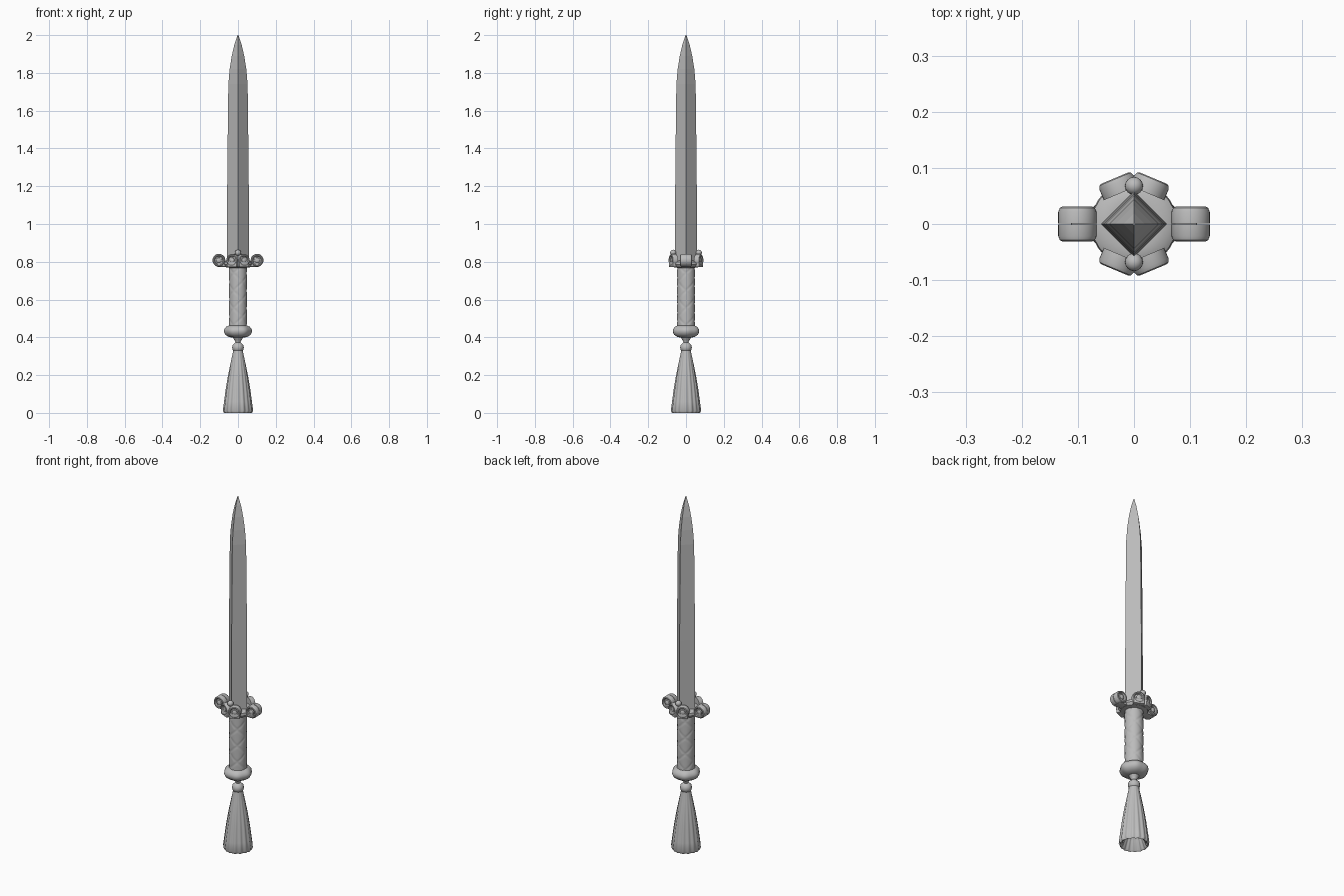
import bpy, bmesh
from math import sin, cos, pi, radians
from mathutils import Matrix, Vector

if "Cube" in bpy.data.objects:
    bpy.data.objects.remove(bpy.data.objects["Cube"])

steel = bpy.data.materials.new("plain grey")
steel.use_nodes = True
GREY = (0.5, 0.5, 0.5, 1)
steel.diffuse_color = GREY
steel.node_tree.nodes["Principled BSDF"].inputs["Base Color"].default_value = GREY


def finish(name, bm, angle=None, matrix=None):
    bmesh.ops.recalc_face_normals(bm, faces=bm.faces)
    if matrix:
        bm.transform(matrix)
    mesh = bpy.data.meshes.new(name)
    bm.to_mesh(mesh)
    bm.free()
    mesh.materials.append(steel)
    obj = bpy.data.objects.new(name, mesh)
    bpy.context.collection.objects.link(obj)
    if angle:
        bpy.ops.object.select_all(action="DESELECT")
        obj.select_set(True)
        bpy.context.view_layer.objects.active = obj
        bpy.ops.object.shade_smooth_by_angle(angle=radians(angle))
    return obj


def lathe(name, profile, sides, shape=lambda a, z: 1, angle=40, matrix=None):
    """Revolve (radius, z) points; shape scales the radius by angle and height."""
    bm = bmesh.new()
    rings = []
    for r, z in profile:
        ring = []
        for i in range(sides):
            a = 2 * pi * i / sides
            k = r * shape(a, z)
            ring.append(bm.verts.new((k * cos(a), k * sin(a), z)))
        rings.append(ring)
    for low, high in zip(rings, rings[1:]):
        for i in range(sides):
            j = (i + 1) % sides
            bm.faces.new((low[i], low[j], high[j], high[i]))
    bm.faces.new(rings[0])
    bm.faces.new(rings[-1])
    return finish(name, bm, angle, matrix)


def box(name, size, centre, turn=0):
    bm = bmesh.new()
    bmesh.ops.create_cube(bm, size=1)
    bmesh.ops.transform(bm, matrix=Matrix.Diagonal((*size, 1)), verts=bm.verts)
    bmesh.ops.bevel(bm, geom=bm.edges[:], offset=0.005, segments=2, affect="EDGES", profile=0.5)
    return finish(name, bm, 40, Matrix.Translation(centre) @ Matrix.Rotation(turn, 4, "Z"))


# Four-sided blade with a curved point
lathe("blade", [(0.058, 0.78), (0.057, 1.2), (0.054, 1.5), (0.051, 1.74), (0.044, 1.82),
                (0.033, 1.89), (0.019, 1.95), (0.002, 2.0)], 4, angle=None)

# Grip with crossing wrap grooves
def wrap(a, z):
    one = abs(sin(1.5 * a + 34 * z))
    two = abs(sin(1.5 * a - 34 * z))
    return 0.95 + 0.05 * min(1, 3 * min(one, two))

lathe("grip", [(0.047, 0.44 + 0.34 * i / 68) for i in range(69)], 48, wrap, 60)

# Lobed pommel ring, and the knotted cord below it
lathe("pommel", [(0.03, 0.398), (0.05, 0.403), (0.066, 0.414), (0.074, 0.43), (0.072, 0.443),
                 (0.062, 0.456), (0.046, 0.463), (0.035, 0.463)], 48,
      lambda a, z: 0.98 + 0.03 * cos(6 * a))
lathe("cord_neck", [(0.012, 0.34), (0.012, 0.375), (0.022, 0.39), (0.03, 0.405)], 20)
lathe("tassel_knot", [(0.016, 0.322), (0.027, 0.33), (0.031, 0.345), (0.028, 0.36),
                      (0.016, 0.372), (0.008, 0.374)], 24)

# Tassel skirt, fluted and hollow underneath
def flutes(a, z):
    spread = min(1, (0.34 - z) / 0.15)
    return 1 + spread * (0.035 * cos(16 * a) + 0.02 * cos(4 * a))

lathe("tassel", [(0.01, 0.09), (0.045, 0.05), (0.062, 0.005), (0.07, 0.0), (0.076, 0.012),
                 (0.07, 0.06), (0.061, 0.13), (0.05, 0.2), (0.037, 0.27), (0.027, 0.32),
                 (0.025, 0.335)], 96, flutes, 60)

# Guard plate
lathe("guard_plate", [(0.046, 0.768), (0.068, 0.772), (0.077, 0.785), (0.075, 0.798),
                      (0.064, 0.806), (0.045, 0.808)], 32)

# Scrolls: round bosses with a raised rim and centre, facing outward
def scroll(name, centre, facing, radius):
    rel = [(1.0, -0.45), (1.0, 0.15), (0.92, 0.36), (0.8, 0.42), (0.68, 0.36), (0.6, 0.1),
           (0.42, 0.1), (0.38, 0.3), (0.2, 0.4)]
    turn = Vector(facing).to_track_quat("Z", "Y").to_matrix().to_4x4()
    lathe(name, [(r * radius, h * radius) for r, h in rel], 32,
          matrix=Matrix.Translation(centre) @ turn)

for sx, side in ((1, "left"), (-1, "right")):
    box(side + "_arm", (0.075, 0.05, 0.026), (sx * 0.075, 0, 0.786))
    for sy, end in ((1, "back"), (-1, "front")):
        scroll(f"{side}_{end}_side_scroll", (sx * 0.101, sy * 0.0165, 0.808), (0, sy, 0), 0.034)
        scroll(f"{side}_{end}_face_scroll", (sx * 0.029, sy * 0.069, 0.808),
               (sx * 0.42, sy, 0), 0.033)
        box(f"{side}_{end}_face_rim", (0.058, 0.024, 0.03), (sx * 0.028, sy * 0.07, 0.787),
            -sx * sy * 0.4)

# Small bead above each pair of face scrolls
for sy, end in ((1, "back"), (-1, "front")):
    bm = bmesh.new()
    bmesh.ops.create_uvsphere(bm, u_segments=16, v_segments=10, radius=0.016)
    finish(end + "_bead", bm, 60, Matrix.Translation((0, sy * 0.068, 0.848)))
